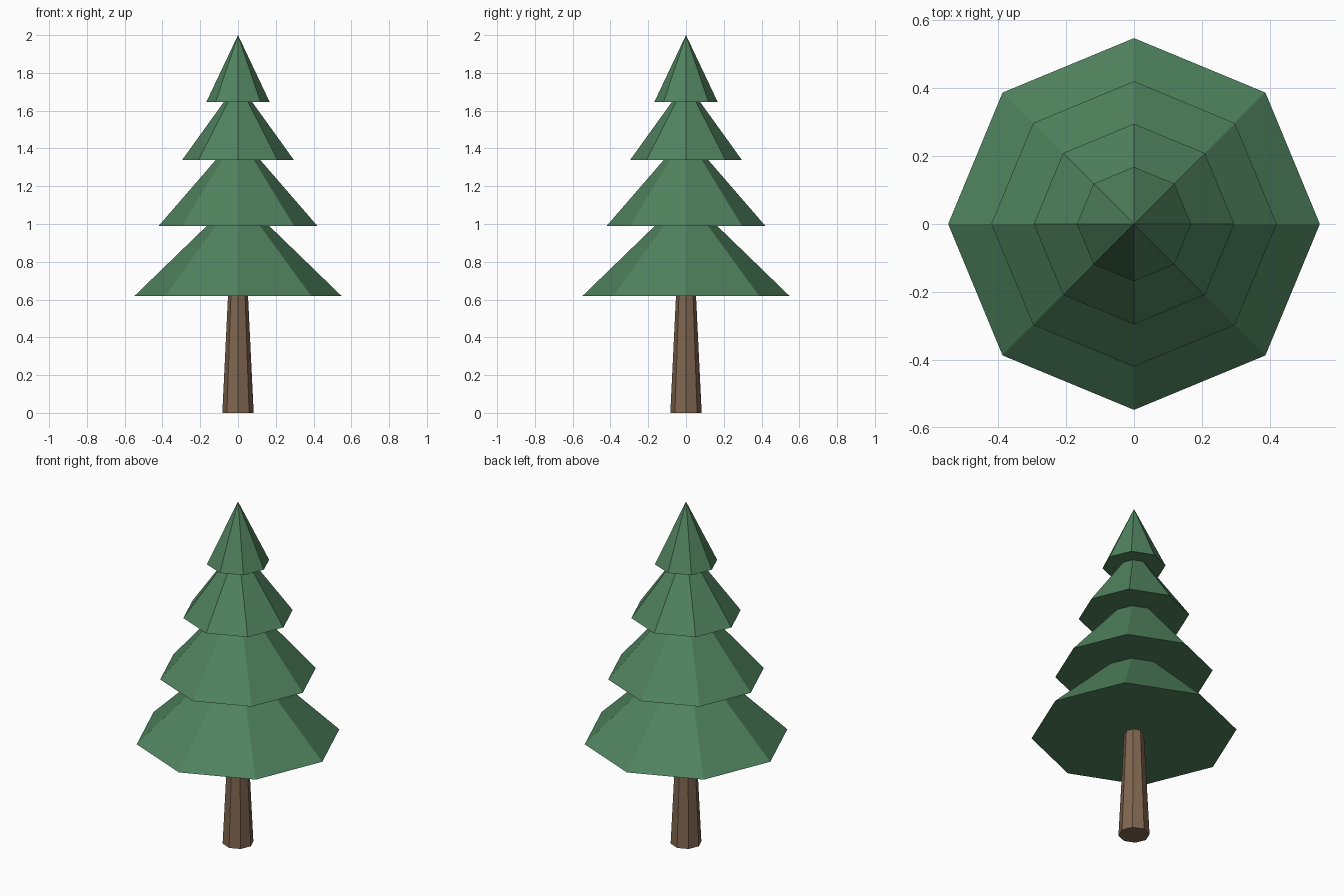
import bpy

cube = bpy.data.objects.get("Cube")
if cube:
    bpy.data.objects.remove(cube, do_unlink=True)


def make_material(name, rgb):
    mat = bpy.data.materials.new(name)
    mat.use_nodes = True
    color = (*rgb, 1.0)
    mat.diffuse_color = color
    mat.node_tree.nodes["Principled BSDF"].inputs["Base Color"].default_value = color
    return mat


def octagonal_cone(name, mat, z_low, z_high, r_low, r_high=0.0):
    """Closed, flat-shaded eight-sided cone with corners on the x and y axes."""
    bpy.ops.mesh.primitive_cone_add(
        vertices=8, radius1=r_low, radius2=r_high, depth=z_high - z_low,
        location=(0, 0, (z_low + z_high) / 2))
    obj = bpy.context.object
    obj.name = name
    obj.data.materials.append(mat)
    return obj


bark = make_material("brown bark", (0.215, 0.133, 0.080))
needles = make_material("pine green", (0.080, 0.225, 0.112))

# Tapered trunk, ending inside the lowest tier
octagonal_cone("trunk", bark, 0.0, 0.64, 0.083, 0.052)

# Overlapping foliage tiers: base height, tip height, base radius
tiers = {
    "foliage_bottom": (0.62, 1.15, 0.547),
    "foliage_lower": (0.99, 1.475, 0.42),
    "foliage_upper": (1.34, 1.75, 0.295),
    "foliage_top": (1.645, 2.0, 0.168),
}
for name, (base, tip, radius) in tiers.items():
    octagonal_cone(name, needles, base, tip, radius)
